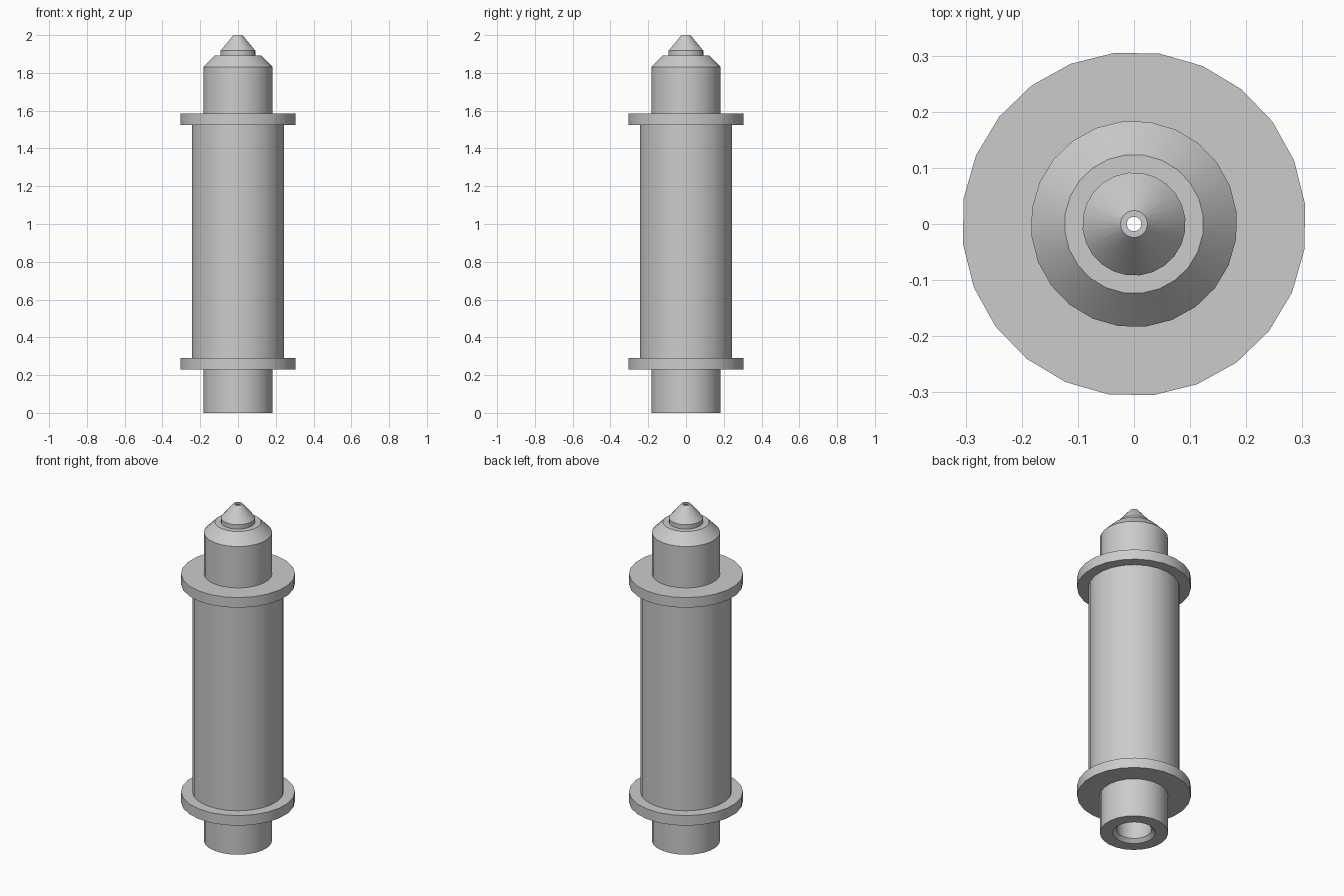
import bpy
import bmesh
import math
from mathutils import Matrix

SIDES = 24
TURN = math.radians(6.5)

cube = bpy.data.objects.get("Cube")
if cube:
    bpy.data.objects.remove(cube, do_unlink=True)

grey = bpy.data.materials.new("plain grey")
grey.use_nodes = True
grey.diffuse_color = (0.6, 0.6, 0.6, 1)
grey.node_tree.nodes["Principled BSDF"].inputs["Base Color"].default_value = (0.6, 0.6, 0.6, 1)


def lathe(name, profile):
    """Revolve a closed (radius, height) profile around the z axis."""
    bm = bmesh.new()
    rings = []
    for i in range(SIDES):
        rot = Matrix.Rotation(TURN + math.tau * i / SIDES, 3, "Z")
        rings.append([bm.verts.new(rot @ Matrix.Translation((r, 0, z)).translation)
                      for r, z in profile])
    n = len(profile)
    for i, ring in enumerate(rings):
        nxt = rings[(i + 1) % SIDES]
        for j in range(n):
            k = (j + 1) % n
            bm.faces.new((ring[j], nxt[j], nxt[k], ring[k]))
    bmesh.ops.recalc_face_normals(bm, faces=bm.faces)
    mesh = bpy.data.meshes.new(name)
    bm.to_mesh(mesh)
    bm.free()
    mesh.materials.append(grey)
    obj = bpy.data.objects.new(name, mesh)
    bpy.context.collection.objects.link(obj)
    bpy.ops.object.select_all(action="DESELECT")
    obj.select_set(True)
    bpy.context.view_layer.objects.active = obj
    bpy.ops.object.shade_smooth_by_angle(angle=math.radians(30))
    return obj


def flange(bottom, top, r_below, r_above, r_rim=0.307):
    return [(r_below, bottom), (r_rim, bottom), (r_rim, top), (r_above, top)]


NECK, BARREL = 0.184, 0.246

# Outside, from the foot upwards
outside = [(NECK, 0)]
outside += flange(0.23, 0.29, NECK, BARREL)
outside += flange(1.525, 1.585, BARREL, NECK)
# Chamfered shoulder and conical tip
outside += [(NECK, 1.831), (0.124, 1.892), (0.092, 1.892), (0.092, 1.918), (0.024, 2.0)]

# Bore, from the tip hole down to the chamfered mouth
bore = [(0.013, 2.0), (0.013, 1.9), (0.095, 1.8), (0.095, 0.02), (0.115, 0)]

lathe("hollow_barrel_with_flanges", outside + bore)
